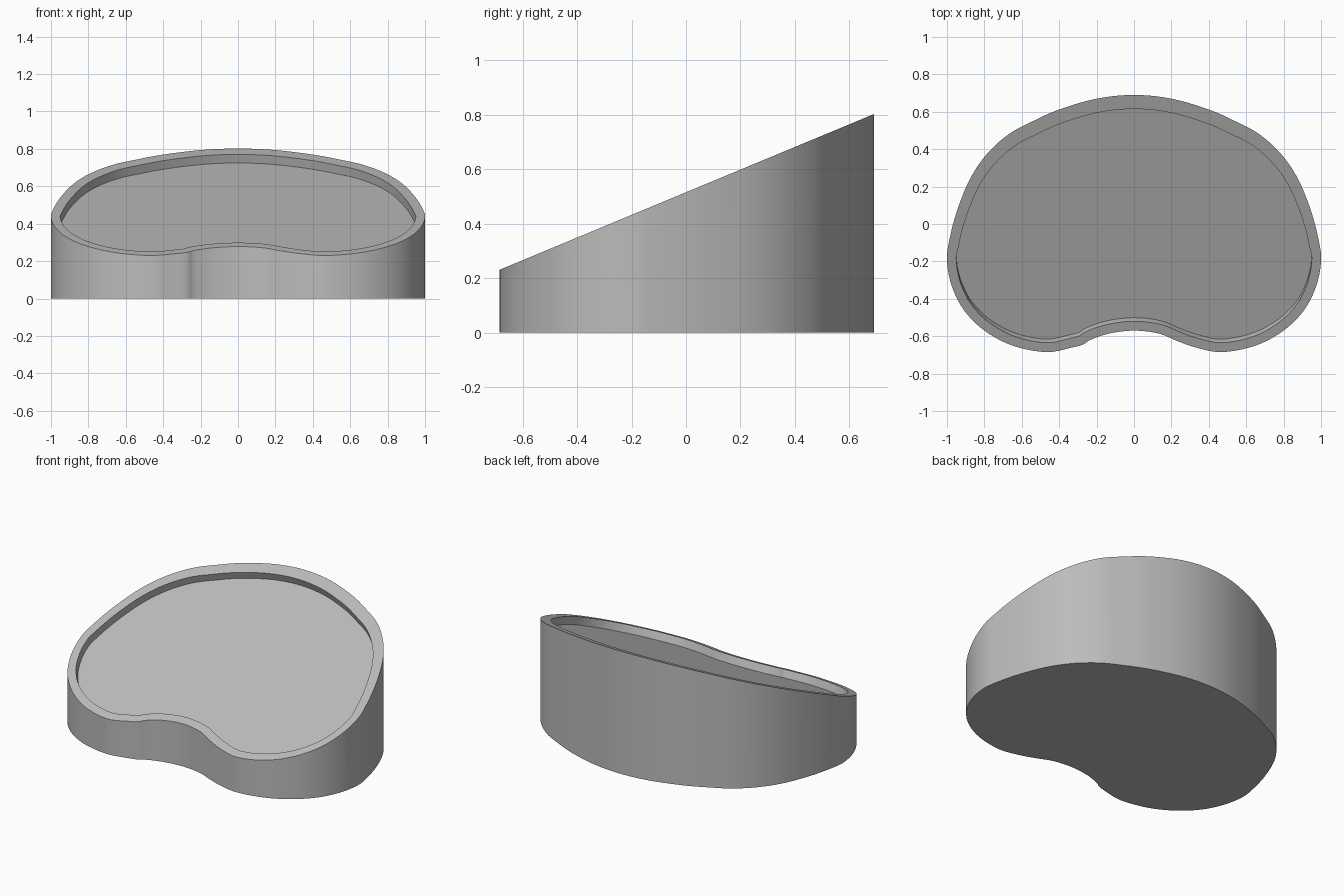
import bpy
import bmesh
import math
from mathutils import Vector

cube = bpy.data.objects.get("Cube")
if cube:
    bpy.data.objects.remove(cube, do_unlink=True)

SLOPE, MID = 0.416, 0.515
RECESS = 0.05
STEPS = 5

grey = bpy.data.materials.new("plain_grey")
grey.use_nodes = True
colour = (0.5, 0.5, 0.5, 1)
grey.diffuse_color = colour
grey.node_tree.nodes["Principled BSDF"].inputs["Base Color"].default_value = colour

# Half outline of the kidney shape, from the back middle round to the front lobe
half = [(0, .69), (.2, .67), (.4, .612), (.54, .55), (.67, .48), (.79, .37),
        (.88, .235), (.95, .06), (.99, -.1), (1, -.2), (.975, -.33), (.91, -.46),
        (.8, -.57), (.65, -.65), (.47, -.685), (.33, -.66)]
# Front notch, gentle on one side and creased on the other
notch = [(.23, -.625), (.13, -.585), (0, -.57), (-.13, -.585), (-.23, -.618), (-.27, -.643)]
control = [Vector(p) for p in half + notch]
control += [Vector((-x, y)) for x, y in reversed(half[1:])]


def smooth_loop(pts):
    """Closed Catmull-Rom curve through the points."""
    out = []
    n = len(pts)
    for i in range(n):
        a, b, c, d = (pts[(i + k - 1) % n] for k in range(4))
        for s in range(STEPS):
            t = s / STEPS
            out.append(b + (c - a) * t / 2
                       + (a * 2 - b * 5 + c * 4 - d) * t * t / 2
                       + (b * 3 - a - c * 3 + d) * t ** 3 / 2)
    return out


def inset_loop(pts):
    """Move inwards, with a wider rim towards the back."""
    out = []
    n = len(pts)
    for i, p in enumerate(pts):
        along = (pts[(i + 1) % n] - pts[i - 1]).normalized()
        outward = Vector((-along.y, along.x))
        out.append(p - outward * (0.05 + 0.025 * max(0, outward.y)))
    return out


def on_slope(p):
    return Vector((p.x, p.y, MID + SLOPE * p.y))


outer = smooth_loop(control)
inner = inset_loop(outer)
down = Vector((0, SLOPE, -1)).normalized() * RECESS

bm = bmesh.new()
rings = [[bm.verts.new(co) for co in ring] for ring in (
    [p.to_3d() for p in outer],
    [on_slope(p) for p in outer],
    [on_slope(p) for p in inner],
    [on_slope(p) + down for p in inner])]

# Side wall, sloping rim and recess wall
count = len(outer)
for low, high in zip(rings, rings[1:]):
    for i in range(count):
        j = (i + 1) % count
        bm.faces.new((low[i], low[j], high[j], high[i]))
# Base and recessed floor
bm.faces.new(rings[0])
bm.faces.new(rings[-1])
bmesh.ops.recalc_face_normals(bm, faces=bm.faces)

mesh = bpy.data.meshes.new("sloped_tray")
bm.to_mesh(mesh)
bm.free()
mesh.materials.append(grey)
tray = bpy.data.objects.new("sloped_tray", mesh)
bpy.context.collection.objects.link(tray)
bpy.ops.object.select_all(action="DESELECT")
tray.select_set(True)
bpy.context.view_layer.objects.active = tray
bpy.ops.object.shade_smooth_by_angle(angle=math.radians(30))
